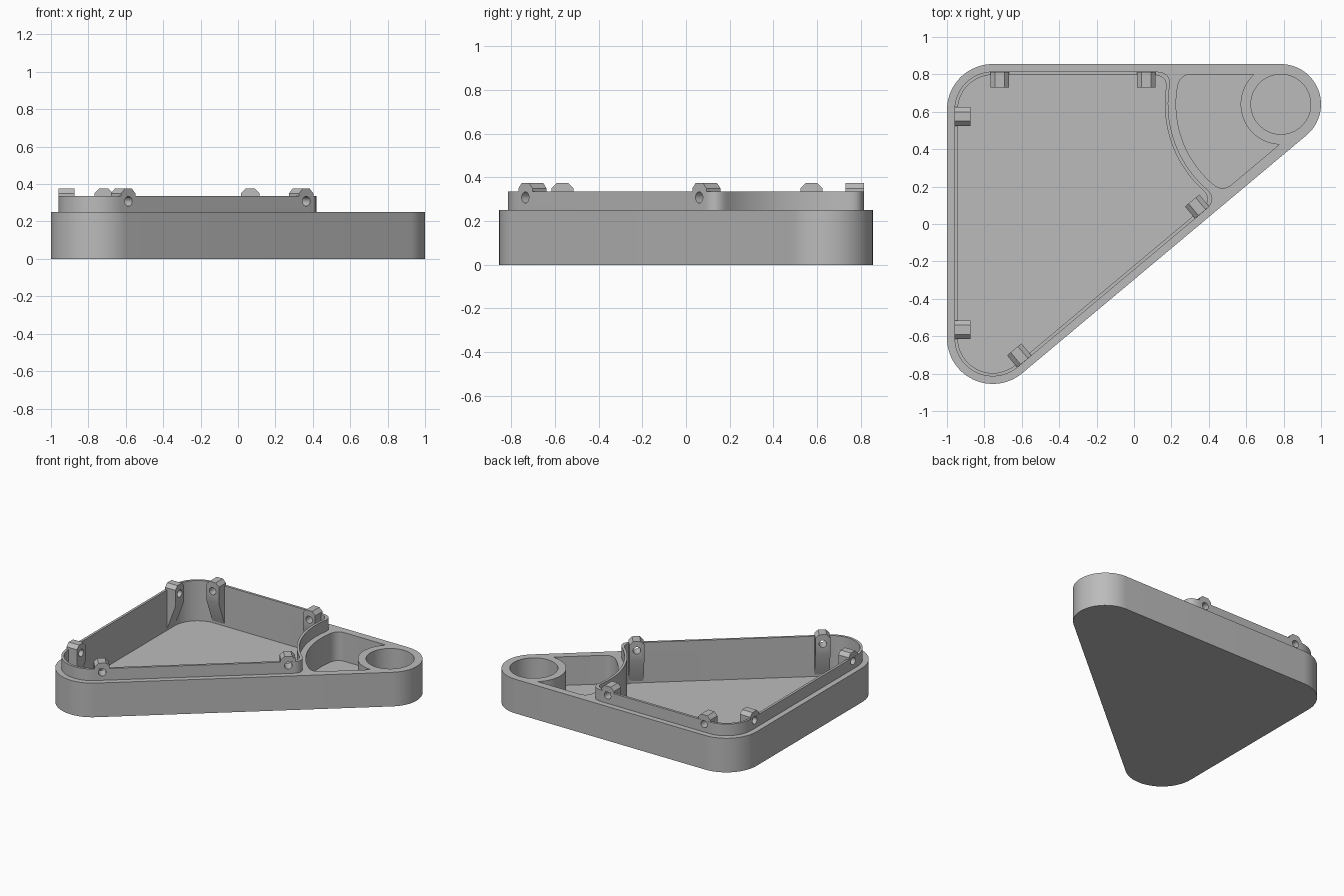
import bpy, bmesh
from math import pi, sin, cos, asin, atan2, hypot, sqrt
from mathutils import Vector, Matrix

if "Cube" in bpy.data.objects:
    bpy.data.objects.remove(bpy.data.objects["Cube"])

grey = bpy.data.materials.new("plain grey")
grey.use_nodes = True
grey.diffuse_color = (0.5, 0.5, 0.5, 1)
grey.node_tree.nodes["Principled BSDF"].inputs["Base Color"].default_value = (0.5, 0.5, 0.5, 1)

# Corner circles of the rounded triangle
A, B, C = Vector((-0.755, 0.61)), Vector((-0.755, -0.61)), Vector((0.785, 0.64))
RA, RC = 0.245, 0.215
BASE_TOP, LIP_TOP, FLOOR = 0.25, 0.335, 0.04
LIP_OUT, LIP_IN = 0.04, 0.058

# Direction of the slanted side and its outward normal
bc = C - B
normal_angle = atan2(bc.y, bc.x) - pi / 2 + asin((RA - RC) / bc.length)
slope = normal_angle + pi / 2
normal = Vector((cos(normal_angle), sin(normal_angle)))
along = Vector((cos(slope), sin(slope)))


def arc(centre, r, a, b, n=24):
    return [centre + r * Vector((cos(a + (b - a) * i / n), sin(a + (b - a) * i / n)))
            for i in range(n + 1)]


def soften(before, corner, after, n=8):
    """Rounded corner between two points."""
    out = []
    for i in range(n + 1):
        t = i / n
        out.append(before * (1 - t) ** 2 + corner * 2 * t * (1 - t) + after * t * t)
    return out


def arc_span(r, inset):
    """Angles where a circle round C meets the straight sides."""
    k = asin((RC - inset) / r)
    return pi - k, slope + pi + k


def divider(r, inset, d):
    """Curved wall from the slanted side to the back side, with soft ends."""
    top, low = arc_span(r, inset)
    p_low, p_top = arc(C, r, low, top, 1)
    trim = d / r
    curve = arc(C, r, low - trim, top + trim)
    return p_low, curve, p_top


def triangle_outline():
    return (arc(A, RA, pi / 2, pi) + arc(B, RA, pi, 2 * pi + normal_angle)
            + arc(C, RC, normal_angle, pi / 2))


def compartment_outline(inset, r, d):
    p_low, curve, p_top = divider(r, inset, d)
    return (arc(A, RA - inset, pi / 2, pi) + arc(B, RA - inset, pi, 2 * pi + normal_angle)
            + soften(p_low - along * d, p_low, curve[0]) + curve[1:-1]
            + soften(curve[-1], p_top, p_top - Vector((d, 0))))


def pocket_outline(inset, r, d):
    p_low, curve, p_top = divider(r, inset, d)
    top, low = arc_span(RC, inset)
    return (soften(p_low + along * d, p_low, curve[0]) + curve[1:-1]
            + soften(curve[-1], p_top, p_top + Vector((d, 0))) + arc(C, RC, top, low))


def new_object(name, bm):
    bmesh.ops.recalc_face_normals(bm, faces=bm.faces[:])
    mesh = bpy.data.meshes.new(name)
    bm.to_mesh(mesh)
    bm.free()
    mesh.materials.append(grey)
    obj = bpy.data.objects.new(name, mesh)
    bpy.context.collection.objects.link(obj)
    return obj


def prism(name, outline, z0, z1):
    bm = bmesh.new()
    verts = [bm.verts.new((p.x, p.y, z0)) for p in outline]
    bmesh.ops.remove_doubles(bm, verts=verts, dist=0.0005)
    face = bm.faces.new([v for v in verts if v.is_valid])
    top = bmesh.ops.extrude_face_region(bm, geom=[face])["geom"]
    bmesh.ops.translate(bm, vec=(0, 0, z1 - z0),
                        verts=[g for g in top if isinstance(g, bmesh.types.BMVert)])
    return new_object(name, bm)


def activate(obj):
    bpy.ops.object.select_all(action='DESELECT')
    obj.select_set(True)
    bpy.context.view_layer.objects.active = obj


def cut(obj, cutter):
    mod = obj.modifiers.new("cut", 'BOOLEAN')
    mod.operation = 'DIFFERENCE'
    mod.solver = 'EXACT'
    mod.object = cutter
    activate(obj)
    bpy.ops.object.modifier_apply(modifier=mod.name)


def discard(obj):
    bpy.data.objects.remove(obj)


# Base tray with main compartment, side pocket and round well
cavity = prism("cavity_cutter", compartment_outline(LIP_IN, 0.62, 0.085), FLOOR, 0.5)
pocket = prism("pocket_cutter", pocket_outline(0.055, 0.56, 0.06), FLOOR, 0.5)
well = prism("well_cutter", arc(C, 0.16, 0, 2 * pi, 64)[:-1], FLOOR, 0.5)
base = prism("base_tray", triangle_outline(), 0, BASE_TOP)
for cutter in (cavity, pocket, well):
    cut(base, cutter)

# Raised lip round the main compartment
lip = prism("raised_lip", compartment_outline(LIP_OUT, 0.602, 0.095), BASE_TOP, LIP_TOP)
cut(lip, cavity)
for cutter in (cavity, pocket, well):
    discard(cutter)

# Screw tabs: place on the outer edge, and inward direction
edge = C + normal * RC
tabs = [("back_right_tab", Vector((-0.717, 0.855)), Vector((0, -1))),
        ("back_left_tab", Vector((0.065, 0.855)), Vector((0, -1))),
        ("side_back_tab", Vector((-1, 0.575)), Vector((1, 0))),
        ("side_front_tab", Vector((-1, -0.565)), Vector((1, 0))),
        ("slant_back_tab", edge - along * 0.694, -normal),
        ("slant_front_tab", edge - along * 1.934, -normal)]


def make_tab(name, place, inward):
    side = Vector((-inward.y, inward.x))
    rings = []
    bm = bmesh.new()
    # Chamfered top, underside sloping back to the wall
    for depth, low in ((LIP_OUT + 0.001, 0.01), (0.125, 0.23)):
        shape = [(-0.05, low), (0.05, low), (0.05, 0.35),
                 (0.025, 0.375), (-0.025, 0.375), (-0.05, 0.35)]
        rings.append([bm.verts.new((*(place + inward * depth + side * w), z)) for w, z in shape])
    for ring in rings:
        bm.faces.new(ring)
    for i in range(6):
        j = (i + 1) % 6
        bm.faces.new((rings[0][i], rings[0][j], rings[1][j], rings[1][i]))
    return new_object(name, bm)


def make_drill(place, inward):
    bm = bmesh.new()
    bmesh.ops.create_cone(bm, cap_ends=True, segments=24, radius1=0.026, radius2=0.026, depth=0.3)
    turn = Vector((*inward, 0)).to_track_quat('Z', 'Y').to_matrix().to_4x4()
    spot = Matrix.Translation((*(place + inward * 0.08), 0.308))
    bmesh.ops.transform(bm, matrix=spot @ turn, verts=bm.verts[:])
    return new_object("drill_cutter", bm)


parts = [base, lip]
for name, place, inward in tabs:
    tab = make_tab(name, place, inward)
    drill = make_drill(place, inward)
    cut(tab, drill)
    cut(lip, drill)
    discard(drill)
    parts.append(tab)

for part in parts:
    activate(part)
    bpy.ops.object.shade_smooth_by_angle(angle=pi / 6)
